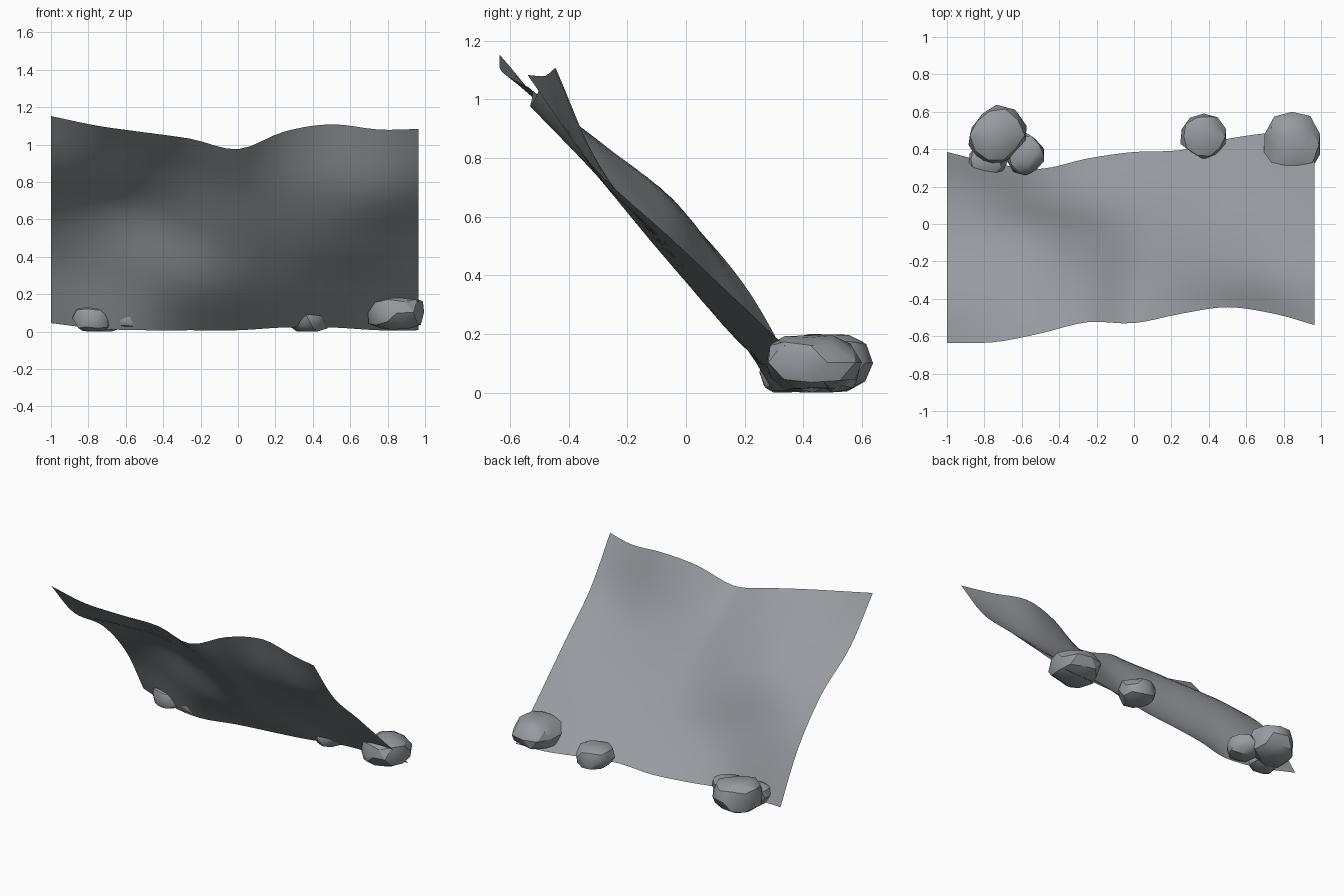
import bpy, bmesh, math, random
from mathutils import Vector

cube = bpy.data.objects.get("Cube")
if cube:
    bpy.data.objects.remove(cube, do_unlink=True)

grey = bpy.data.materials.new("slate_grey")
grey.use_nodes = True
colour = (0.31, 0.325, 0.35, 1)
grey.diffuse_color = colour
grey.node_tree.nodes["Principled BSDF"].inputs["Base Color"].default_value = colour


def add_object(name, bm, angle):
    mesh = bpy.data.meshes.new(name)
    bm.to_mesh(mesh)
    bm.free()
    mesh.materials.append(grey)
    obj = bpy.data.objects.new(name, mesh)
    bpy.context.collection.objects.link(obj)
    bpy.ops.object.select_all(action='DESELECT')
    obj.select_set(True)
    bpy.context.view_layer.objects.active = obj
    bpy.ops.object.shade_smooth_by_angle(angle=math.radians(angle))


def spline(points, f):
    """Smooth curve through evenly spaced control vectors, f from 0 to 1."""
    n = len(points) - 1
    i = min(int(f * n), n - 1)
    t = f * n - i
    b, c = points[i], points[i + 1]
    a = points[i - 1] if i > 0 else b * 2 - c
    d = points[i + 2] if i + 2 <= n else c * 2 - b
    return (b * 2 + (c - a) * t + (a * 2 - b * 5 + c * 4 - d) * t ** 2
            + (b * 3 - a - c * 3 + d) * t ** 3) / 2


# Leaning sheet: each rib holds x, bottom y z, top y z, and the y + z
# reached a quarter, half and three quarters of the way up
ribs = [
    (-1.00, .385, .045, -.635, 1.152, .57, .59, .485),
    (-0.75, .325, .015, -.632, 1.100, .52, .615, .515),
    (-0.50, .295, .007, -.585, 1.065, .43, .59, .56),
    (-0.25, .350, .007, -.525, 1.030, .365, .49, .53),
    (0.00, .385, .007, -.530, 0.975, .36, .395, .435),
    (0.25, .395, .022, -.480, 1.070, .395, .41, .47),
    (0.50, .455, .022, -.445, 1.108, .45, .425, .475),
    (0.75, .490, .007, -.480, 1.080, .48, .45, .44),
    (0.965, .500, .007, -.540, 1.083, .49, .475, .455),
]


def rib_points(rib):
    x, yb, zb, yt, zt, *reach = rib
    low, high = Vector((x, yb, zb)), Vector((x, yt, zt))
    points = [low]
    for k, total in enumerate(reach):
        p = low.lerp(high, (k + 1) / 4)
        push = (total - p.y - p.z) / 2
        points.append(p + Vector((0, push, push)))
    return points + [high]


columns = [rib_points(r) for r in ribs]
NX, NZ = 32, 24
bm = bmesh.new()
grid = []
for j in range(NZ + 1):
    row = [spline(c, j / NZ) for c in columns]
    grid.append([bm.verts.new(spline(row, i / NX)) for i in range(NX + 1)])
for j in range(NZ):
    for i in range(NX):
        bm.faces.new((grid[j][i + 1], grid[j][i], grid[j + 1][i], grid[j + 1][i + 1]))
add_object("draped_sheet", bm, 60)


# Chipped, flat-topped stones holding down the lower edge
def stone(name, centre, size, seed):
    rng = random.Random(seed)
    bm = bmesh.new()
    bmesh.ops.create_icosphere(bm, subdivisions=2, radius=1)
    chips = [Vector([rng.uniform(-1, 1) for _ in range(3)]).normalized() for _ in range(7)]
    for n in chips + [Vector((0, 0, 1)), Vector((0, 0, -1))]:
        depth = 0.68 if abs(n.z) == 1 else rng.uniform(0.78, 0.9)
        for v in bm.verts:
            over = v.co.dot(n) - depth
            if over > 0:
                v.co -= n * over
    for v in bm.verts:
        v.co *= rng.uniform(0.96, 1.04)
    for axis in range(3):
        values = [v.co[axis] for v in bm.verts]
        low, high = min(values), max(values)
        for v in bm.verts:
            f = (v.co[axis] - low) / (high - low) - 0.5
            v.co[axis] = centre[axis] + f * size[axis]
    add_object(name, bm, 30)


stone("right_large_stone", (-.73, .475, .10), (.31, .325, .20), 1)
stone("right_small_stone", (-.58, .375, .075), (.20, .23, .13), 2)
stone("right_front_stone", (-.78, .345, .07), (.21, .19, .14), 3)
stone("middle_stone", (.37, .468, .075), (.245, .245, .15), 4)
stone("left_large_stone", (.845, .437, .103), (.30, .325, .185), 5)
